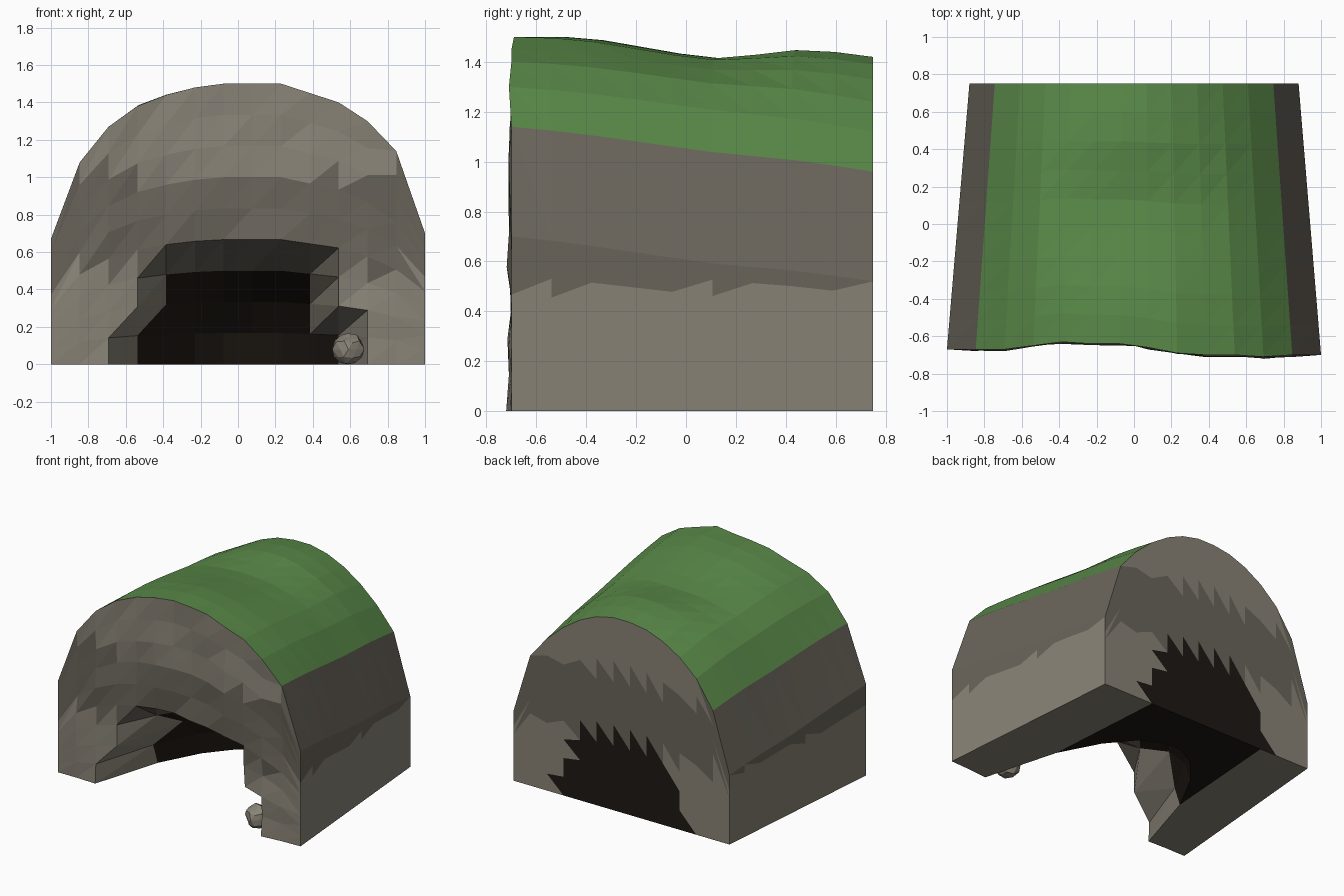
import bpy, bmesh, random
from math import sin, pi, exp
from mathutils import Vector

if "Cube" in bpy.data.objects:
    bpy.data.objects.remove(bpy.data.objects["Cube"])

random.seed(4)
NX, NZ, NY = 13, 9, 9
FRONT_TOP = [.67, 1.08, 1.27, 1.38, 1.44, 1.48, 1.5, 1.5, 1.5, 1.45, 1.4, 1.3, 1.14, .70]
BACK_TOP = [.51, .95, 1.15, 1.27, 1.35, 1.40, 1.42, 1.42, 1.39, 1.33, 1.24, 1.12, .96, .52]
RIDGE_BUMP = [0, .01, .005, -.015, -.035, -.045, -.02, .01, .012, 0]
FRONT_Y = [-.67, -.67, -.67, -.65, -.63, -.64, -.64, -.66, -.69, -.70, -.70, -.71, -.70, -.70]


def material(name, rgb):
    m = bpy.data.materials.new(name)
    m.diffuse_color = (*rgb, 1)
    m.use_nodes = True
    m.node_tree.nodes["Principled BSDF"].inputs["Base Color"].default_value = m.diffuse_color
    return m


MATS = [material("light_stone", (.25, .227, .183)),
        material("dark_stone", (.143, .129, .104)),
        material("grass", (.10, .25, .065)),
        material("cave_dark", (.013, .009, .0065))]


def col_x(i):
    return -1 + 2 * i / NX


def inside(i, j):
    # grid points pushed back to form the cave
    return j <= 3 and abs(col_x(i)) < (.6 if j < 2 else .45)


noise = {(i, j): random.uniform(-.012, .012) for i in range(NX + 1) for j in range(NZ + 1)}


def front_point(i, j):
    x, z = col_x(i), FRONT_TOP[i] * j / NZ
    y = FRONT_Y[i] + (noise[i, j] if 0 < i < NX and j < NZ else 0)
    if inside(i, j):
        r = (x / .7) ** 2 + (z / .68) ** 2
        y = -.67 + 1.08 * max(.1, 1 - r) ** .85
    return Vector((x, y, z))


def lattice_point(i, j, k):
    # blend from rough front face to flat, narrower back face
    back = Vector((.88 * col_x(i), .75, BACK_TOP[i] * j / NZ))
    p = front_point(i, j).lerp(back, k / NY)
    x = col_x(i)
    # saddle dip on the ridge, fuller shoulders beside it
    dip = RIDGE_BUMP[k] * max(.2, 1 - 1.2 * abs(x))
    shoulder = (.045 if x < 0 else .02) * sin(pi * k / NY) * exp(-((abs(x) - .6) / .25) ** 2)
    p.z += (dip + shoulder) * j / NZ
    return p


bm = bmesh.new()
cache = {}


def vert(key):
    if key not in cache:
        cache[key] = bm.verts.new(lattice_point(*key))
    return cache[key]


def pick_material(kind, tri, face):
    hollow = sum(inside(i, j) for i, j, k in tri)
    if kind == "roof" and all(0 < i < NX for i, j, k in tri):
        return 2
    if hollow >= {"front": 3, "back": 2, "bottom": 3}.get(kind, 4):
        return 3
    return 1 if .5 < face.calc_center_median().z < 1.0 else 0


def surface(kind, nu, nv, key):
    for u in range(nu):
        for v in range(nv):
            a, b, c, d = key(u, v), key(u + 1, v), key(u + 1, v + 1), key(u, v + 1)
            for tri in ((a, b, c), (a, c, d)):
                f = bm.faces.new([vert(t) for t in tri])
                f.material_index = pick_material(kind, tri, f)


# all six sides of the hill
surface("front", NX, NZ, lambda u, v: (u, v, 0))
surface("back", NX, NZ, lambda u, v: (u, v, NY))
surface("side", NY, NZ, lambda u, v: (0, v, u))
surface("side", NY, NZ, lambda u, v: (NX, v, u))
surface("roof", NX, NY, lambda u, v: (u, NZ, v))
surface("bottom", NX, NY, lambda u, v: (u, 0, v))
bmesh.ops.recalc_face_normals(bm, faces=bm.faces)


def finish(name, bm, mats):
    mesh = bpy.data.meshes.new(name)
    bm.to_mesh(mesh)
    bm.free()
    for m in mats:
        mesh.materials.append(m)
    ob = bpy.data.objects.new(name, mesh)
    bpy.context.collection.objects.link(ob)
    return ob


finish("cave_hill", bm, MATS)

# loose boulder at the mouth
bm = bmesh.new()
bmesh.ops.create_icosphere(bm, subdivisions=2, radius=.085)
for v in bm.verts:
    v.co *= random.uniform(.86, 1.08)
    v.co.z = max(v.co.z, -.08)
boulder = finish("boulder", bm, MATS[:1])
boulder.location = (.59, -.61, .08)
